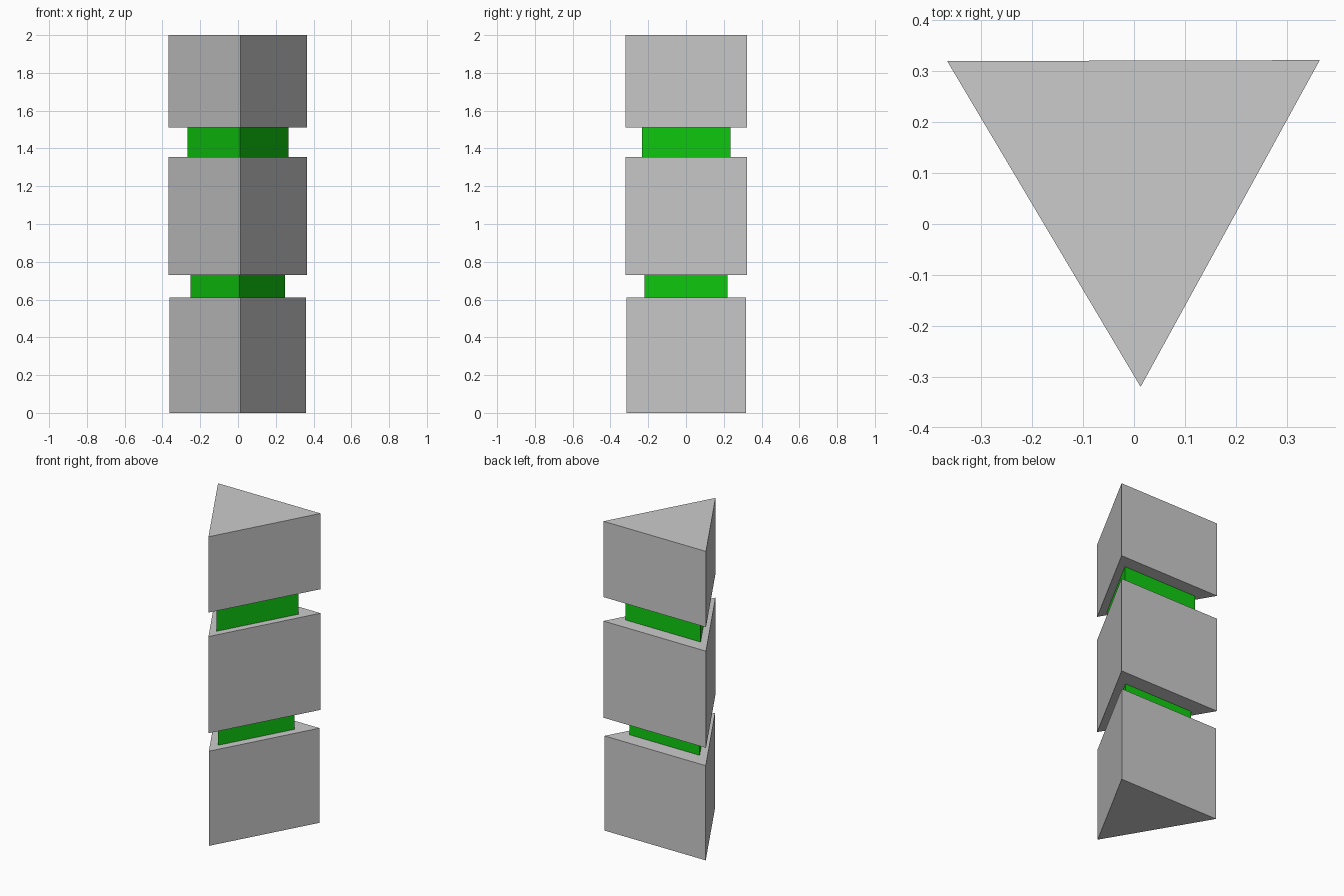
import bpy
import bmesh

if "Cube" in bpy.data.objects:
    bpy.data.objects.remove(bpy.data.objects["Cube"])


def material(name, rgb):
    m = bpy.data.materials.new(name)
    m.diffuse_color = (*rgb, 1.0)
    m.use_nodes = True
    m.node_tree.nodes["Principled BSDF"].inputs["Base Color"].default_value = m.diffuse_color
    return m


GREY = material("light grey", (0.6, 0.6, 0.6))
GREEN = material("bright green", (0.005, 0.6, 0.005))

# Triangular outline: front corner, back right, back left
OUTLINE = [(0.013, -0.32), (0.365, 0.322), (-0.367, 0.32)]


def prism(name, z0, z1, scale, mat):
    """Upright triangular prism between two heights."""
    bm = bmesh.new()
    base = bm.faces.new([bm.verts.new((x * scale, y * scale, z0)) for x, y in OUTLINE])
    top = bmesh.ops.extrude_face_region(bm, geom=[base])["geom"]
    verts = [v for v in top if isinstance(v, bmesh.types.BMVert)]
    bmesh.ops.translate(bm, verts=verts, vec=(0, 0, z1 - z0))
    bmesh.ops.recalc_face_normals(bm, faces=bm.faces)
    mesh = bpy.data.meshes.new(name)
    bm.to_mesh(mesh)
    bm.free()
    mesh.materials.append(mat)
    obj = bpy.data.objects.new(name, mesh)
    bpy.context.collection.objects.link(obj)


# Grey blocks with narrower green bands filling the gaps
for name, z0, z1, scale, mat in [
    ("bottom_block", 0.0, 0.612, 0.988, GREY),
    ("lower_green_band", 0.612, 0.73, 0.685, GREEN),
    ("middle_block", 0.73, 1.355, 1.0, GREY),
    ("upper_green_band", 1.355, 1.51, 0.732, GREEN),
    ("top_block", 1.51, 2.0, 1.0, GREY),
]:
    prism(name, z0, z1, scale, mat)
